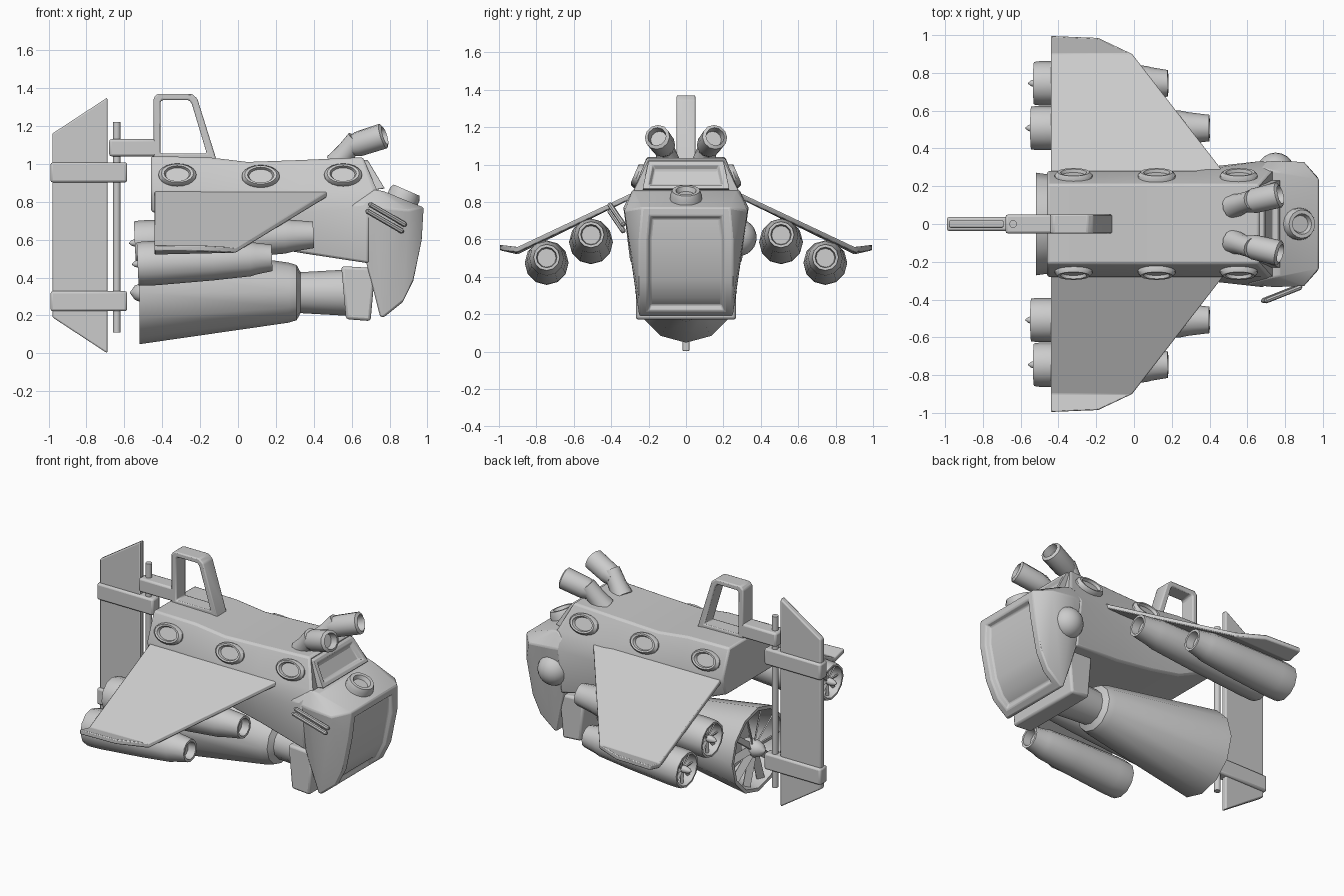
import bpy, bmesh
from math import pi, cos, sin
from mathutils import Vector, Matrix

if "Cube" in bpy.data.objects:
    bpy.data.objects.remove(bpy.data.objects["Cube"])


def finish(name, bm, bevel=0.0):
    bmesh.ops.recalc_face_normals(bm, faces=bm.faces)
    me = bpy.data.meshes.new(name)
    bm.to_mesh(me)
    bm.free()
    ob = bpy.data.objects.new(name, me)
    bpy.context.collection.objects.link(ob)
    if bevel:
        m = ob.modifiers.new("bevel", 'BEVEL')
        m.width, m.segments, m.limit_method = bevel, 2, 'ANGLE'
    return ob


def loft(name, rings, loop=False, bevel=0.0):
    """Bridge closed rings of points; cap the ends unless they loop round."""
    bm = bmesh.new()
    vs = [[bm.verts.new(p) for p in r] for r in rings]
    n = len(rings[0])
    for a, b in zip(vs, vs[1:] + (vs[:1] if loop else [])):
        for i in range(n):
            bm.faces.new((a[i], a[(i + 1) % n], b[(i + 1) % n], b[i]))
    if not loop:
        bm.faces.new(vs[0])
        bm.faces.new(vs[-1])
    return finish(name, bm, bevel)


def side_plate(name, pts, half, bevel=0.01):
    """Outline in x,z extruded across y."""
    return loft(name, [[(x, y, z) for x, z in pts] for y in (-half, half)], bevel=bevel)


def box(name, x, z, half, bevel=0.012):
    return side_plate(name, [(x[0], z[0]), (x[1], z[0]), (x[1], z[1]), (x[0], z[1])], half, bevel)


def hull(half_pts):
    """Symmetric convex solid from points on the +y side."""
    bm = bmesh.new()
    for x, y, z in half_pts:
        for s in (1, -1):
            bm.verts.new((x, y * s, z))
    r = bmesh.ops.convex_hull(bm, input=bm.verts)
    junk = [g for g in r['geom_interior'] if isinstance(g, bmesh.types.BMVert)]
    bmesh.ops.delete(bm, geom=junk, context='VERTS')
    bmesh.ops.recalc_face_normals(bm, faces=bm.faces)
    bmesh.ops.dissolve_limit(bm, angle_limit=0.03, verts=bm.verts, edges=bm.edges)
    return bm


def recess(bm, test, border, depth):
    """Leave a frame round the chosen faces and sink the middle."""
    faces = [f for f in bm.faces if test(f)]
    kw = dict(faces=faces, use_even_offset=True, use_boundary=True)
    bmesh.ops.inset_region(bm, thickness=border, depth=0, **kw)
    bmesh.ops.inset_region(bm, thickness=0.015, depth=-depth, **kw)


def axis(loc, direction, scale=(1, 1, 1)):
    q = Vector(direction).to_track_quat('Z', 'Y').to_matrix().to_4x4()
    return Matrix.Translation(loc) @ q @ Matrix.Diagonal((*scale, 1))


def lathe(name, profile, mat, n=12):
    """Revolve (radius, height) points about the local z of mat."""
    return loft(name, [[mat @ Vector((r * cos(2 * pi * i / n), r * sin(2 * pi * i / n), h))
                        for i in range(n)] for r, h in profile])


def fan(name, mat, radius, blades, tip):
    bm = bmesh.new()
    for i in range(blades):
        bmesh.ops.create_cube(bm, size=1, matrix=mat @ Matrix.Rotation(2 * pi * i / blades, 4, 'Z')
                              @ Matrix.Translation((radius / 2, 0, 0.035))
                              @ Matrix.Rotation(0.6, 4, 'X')
                              @ Matrix.Diagonal((radius, radius * 0.2, 0.008, 1)))
    finish(name + "_blades", bm)
    h = radius * 0.22
    lathe(name + "_spinner", [(h, 0.09), (h, 0.01), (h * 0.7, tip * 0.5), (0.003, tip)], mat)


# Fuselage: x, top z, side half-width, side z, belly half-width, belly z
def section(x, zt, w, zs, wb, zb, shear=(0, 0)):
    half = [(x, 0.21, zt), (x + shear[0], 0.28, 0.865), (x + shear[1], w, zs), (x + shear[1], wb, zb)]
    return half + [(a, -b, c) for a, b, c in reversed(half)]


loft("fuselage", [section(-0.46, 1.04, 0.275, 0.83, 0.24, 0.75),
                  section(-0.16, 1.035, 0.28, 0.81, 0.22, 0.62),
                  section(0.05, 1.01, 0.285, 0.79, 0.22, 0.58),
                  section(0.33, 1.02, 0.295, 0.74, 0.24, 0.53),
                  section(0.66, 1.035, 0.335, 0.77, 0.30, 0.475, (0.06, 0.03))], bevel=0.012)

# Nose with a recessed curved window
bm = hull([(0.60, 0.32, 0.78), (0.72, 0.285, 0.865), (0.77, 0.275, 0.855), (0.74, 0.335, 0.77),
           (0.90, 0.33, 0.755), (0.98, 0.235, 0.77), (0.97, 0.25, 0.60), (0.925, 0.25, 0.38),
           (0.87, 0.25, 0.27), (0.77, 0.25, 0.19), (0.75, 0.25, 0.195), (0.70, 0.29, 0.47)])
recess(bm, lambda f: f.normal.x > 0.5 and abs(f.normal.y) < 0.1, 0.045, 0.03)
finish("nose", bm, 0.008)

# Windshield frame
bm = hull([(0.64, 0.20, 1.02), (0.685, 0.20, 1.02), (0.775, 0.232, 0.87), (0.70, 0.232, 0.86)])
recess(bm, lambda f: f.normal.x > 0.6 and abs(f.normal.y) < 0.1, 0.025, 0.025)
finish("windshield", bm, 0.005)

# Round hatch on the hood
lathe("hood_hatch", [(0.085, -0.05), (0.085, 0.02), (0.075, 0.045), (0.055, 0.045), (0.045, 0.02),
                     (0.001, 0.02)], axis((0.872, 0, 0.82), (0.4, 0, 0.92)), 16)

# Portholes along both shoulders
for s in (1, -1):
    for x, z in ((-0.32, 0.94), (0.12, 0.932), (0.555, 0.94)):
        lathe("porthole", [(0.1, -0.02), (0.1, 0.01), (0.085, 0.027), (0.07, 0.025), (0.062, 0.008),
                           (0.001, 0.008)], axis((x, 0.25 * s, z), (0, 0.92 * s, 0.39), (1, 0.63, 1)), 20)

# Wings with upturned tips: top outline (x, y, z)
wing = [(-0.44, 0.26, 0.862), (-0.44, 0.90, 0.55), (-0.44, 0.995, 0.572)]
lead = [(0.485, 0.26, 0.862), (-0.01, 0.90, 0.56), (-0.19, 0.985, 0.57)]
for s in (1, -1):
    loft("wing", [[(a[0], a[1] * s, a[2]), (b[0], b[1] * s, b[2]),
                   (b[0], b[1] * s, b[2] - 0.03), (a[0], a[1] * s, a[2] - 0.03)]
                  for a, b in zip(wing, lead)], bevel=0.006)

# Wing engines
for s in (1, -1):
    for loc, L in (((-0.545, 0.508 * s, 0.583), 0.945), ((-0.53, 0.745 * s, 0.472), 0.71)):
        m = axis(loc, (1, 0, 0.045))
        lathe("wing_engine", [(0.001, 0.1), (0.09, 0.1), (0.1, 0), (0.113, 0), (0.117, 0.03),
                              (0.117, 0.1), (0.105, L * 0.56), (0.092, L * 0.84), (0.084, L * 0.88),
                              (0.07, L), (0.055, L), (0.05, L - 0.05), (0.001, L - 0.05)], m)
        fan("wing_engine_fan", m, 0.1, 8, -0.03)

# Main belly engine and the collar joining it to the chin
m = axis((-0.52, 0, 0.32), (1, 0, 0))
lathe("main_engine", [(0.001, 0.2), (0.2, 0.2), (0.25, 0), (0.272, 0), (0.158, 0.79), (0.145, 0.83),
                      (0.108, 0.85), (0.125, 1.15)], m)
fan("main_engine_fan", m, 0.24, 10, -0.05)
side_plate("engine_collar", [(0.545, 0.46), (0.725, 0.45), (0.70, 0.17), (0.57, 0.18)], 0.268, 0.015)

# Exhaust stacks: bent flared pipes
for s in (1, -1):
    lathe("exhaust_base", [(0.066, -0.04), (0.055, 0.04), (0.053, 0.13)],
          axis((0.545, 0.10 * s, 1.03), (0.6, 0.2 * s, 0.75)))
    lathe("exhaust_tip", [(0.052, 0), (0.066, 0.05), (0.068, 0.19), (0.05, 0.2), (0.045, 0.15),
                          (0.001, 0.15)], axis((0.59, 0.112 * s, 1.09), (0.93, 0.22 * s, 0.3)))

# Tail handle: hollow frame on a boom
outer = [(-0.445, 1.02), (-0.445, 1.35), (-0.425, 1.37), (-0.245, 1.37), (-0.215, 1.345), (-0.113, 1.02)]
inner = [(-0.41, 1.055), (-0.41, 1.325), (-0.40, 1.337), (-0.26, 1.337), (-0.245, 1.32), (-0.165, 1.055)]
loft("tail_frame", [[(x, y, z) for x, z in p] for p, y in
                    ((outer, -0.05), (outer, 0.05), (inner, 0.05), (inner, -0.05))], True, 0.008)
box("tail_boom", (-0.68, -0.42), (1.04, 1.13), 0.05)

# Rudder, its straps and hinge rod
side_plate("rudder", [(-0.98, 0.19), (-0.69, 0.0), (-0.69, 1.35), (-0.98, 1.16)], 0.02, 0.008)
for z in (0.275, 0.955):
    box("rudder_strap", (-0.99, -0.585), (z - 0.053, z + 0.053), 0.037)
lathe("hinge_rod", [(0.02, 0.11), (0.02, 1.22)], Matrix.Translation((-0.64, 0, 0)))

# Side lamp dome on one side, twin probes on the other
bm = bmesh.new()
bmesh.ops.create_uvsphere(bm, u_segments=20, v_segments=12, radius=0.1,
                          matrix=Matrix.Translation((0.75, 0.278, 0.61)))
finish("side_dome", bm)
d = Vector((0.19, 0.075, -0.11))
for x, z in ((0.69, 0.79), (0.675, 0.755)):
    lathe("side_probe", [(0.006, 0), (0.014, 0.01), (0.014, d.length), (0.006, d.length + 0.01)],
          axis((x, -0.41, z), d), 8)

# Smooth shading with crisp edges
for ob in bpy.context.collection.objects:
    ob.select_set(True)
    bpy.context.view_layer.objects.active = ob
bpy.ops.object.shade_smooth_by_angle(angle=0.6)
